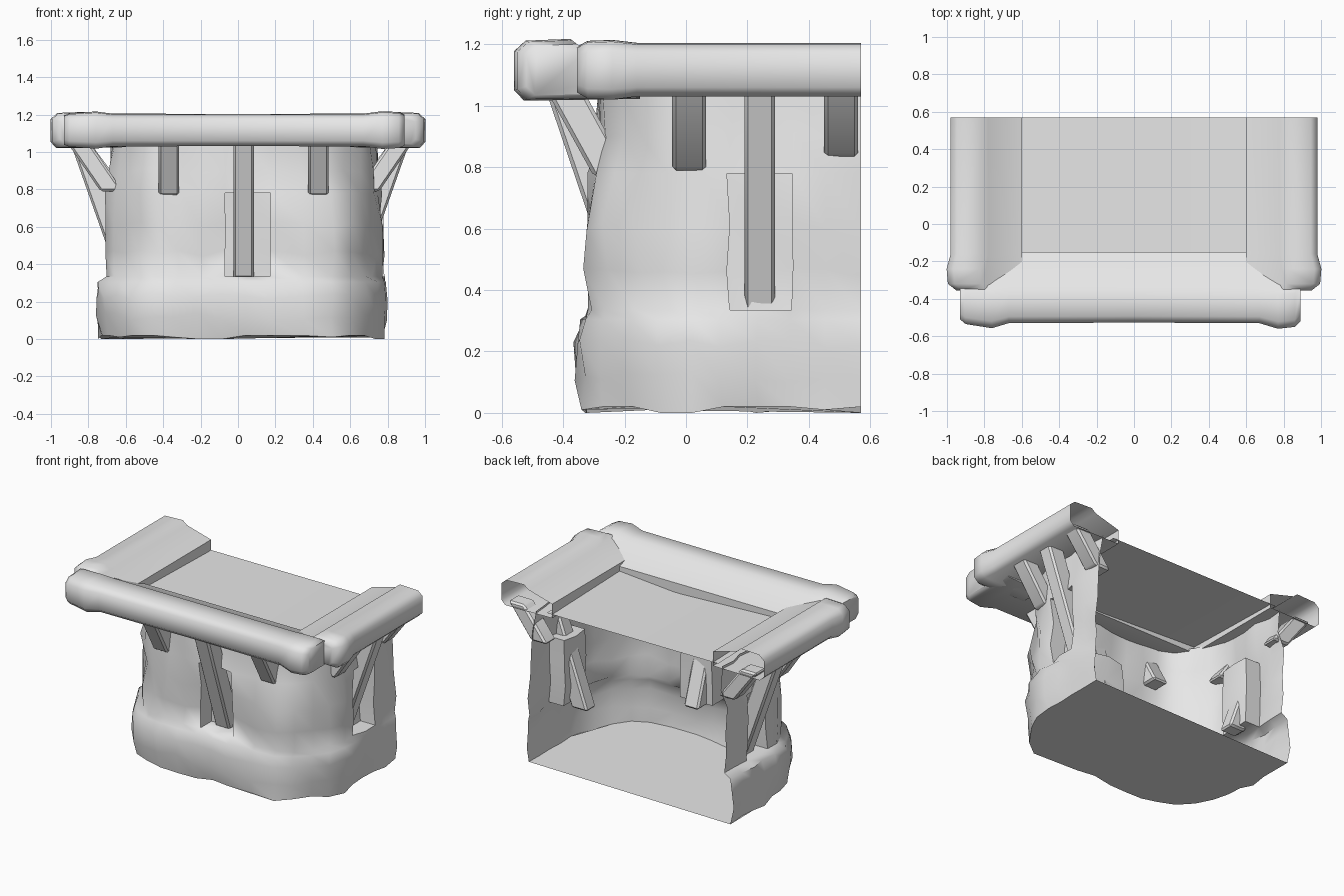
import bpy, bmesh, math, random
from mathutils import Vector

random.seed(11)
if "Cube" in bpy.data.objects:
    bpy.data.objects.remove(bpy.data.objects["Cube"])

stone = bpy.data.materials.new("pale grey stone")
stone.use_nodes = True
GREY = (0.8, 0.8, 0.8, 1)
stone.diffuse_color = GREY
stone.node_tree.nodes["Principled BSDF"].inputs["Base Color"].default_value = GREY

BACK = 0.57


def finish(bm, name, angle):
    mesh = bpy.data.meshes.new(name)
    bm.to_mesh(mesh)
    bm.free()
    obj = bpy.data.objects.new(name, mesh)
    bpy.context.collection.objects.link(obj)
    mesh.materials.append(stone)
    bpy.ops.object.select_all(action='DESELECT')
    obj.select_set(True)
    bpy.context.view_layer.objects.active = obj
    bpy.ops.object.shade_smooth_by_angle(angle=math.radians(angle))


def bridge(bm, ring_a, ring_b, closed):
    count = len(ring_a)
    faces = []
    for i in range(count if closed else count - 1):
        k = (i + 1) % count
        faces.append(bm.faces.new((ring_a[i], ring_b[i], ring_b[k], ring_a[k])))
    return faces


# Rough stone wall, open at the back, with a wider foot
side = [(0.775, y) for y in (BACK, 0.45, 0.335, 0.225, 0.11, 0.01)]
side += [(0.735, -0.1), (0.675, -0.2), (0.59, -0.29), (0.49, -0.35)]
front = [(x, -0.36) for x in (0.33, 0.145, 0.02, -0.11, -0.24, -0.37)]
outline = side + front + [(-x, y) for x, y in reversed(side)]
levels = [(0.01, 0.975), (0.12, 0.99), (0.23, 0.995), (0.305, 0.98), (0.335, 0.95),
          (0.46, 0.945), (0.61, 0.945), (0.78, 0.94), (0.9, 0.915), (1.05, 0.905)]

bm = bmesh.new()
rings = []
for row, (z, size) in enumerate(levels):
    shift = 0.02 if row < 4 else 0.035
    rough = 0.015 if row < 4 else 0.022
    ring = []
    for i, (x, y) in enumerate(outline):
        f = size + random.uniform(-rough, rough)
        # One large block stands proud left of the middle
        if i in (8, 9, 10) and row in (4, 5, 6):
            f += 0.025
        dz = random.uniform(-0.02, 0.02) if row in (1, 2, 5, 6, 8) else 0
        if row == 0:
            dz = random.choice((-0.01, 0, 0.01))
        ring.append(bm.verts.new((x * f + shift, BACK - (BACK - y) * f, z + dz)))
    rings.append(ring)
rows = [bridge(bm, a, b, False) for a, b in zip(rings, rings[1:])]
bm.faces.new(rings[0])

# Niches behind the long braces
last = len(outline) - 2
niches = [((2, 3), Vector((-0.11, 0, 0))),
          ((11, 12), Vector((0, 0.12, 0))),
          ((last - 2, last - 3), Vector((0.11, 0, 0)))]
for columns, push in niches:
    faces = [rows[r][c] for r in (4, 5, 6) for c in columns]
    moved = bmesh.ops.extrude_face_region(bm, geom=faces)["geom"]
    bmesh.ops.translate(bm, vec=push,
                        verts=[v for v in moved if isinstance(v, bmesh.types.BMVert)])
    bmesh.ops.delete(bm, geom=[f for f in faces if f.is_valid], context='FACES')
finish(bm, "stone_wall", 50)

# Deck, sagging a little at the front
bm = bmesh.new()
deck_front = [bm.verts.new((x, -0.2, z)) for x, z in ((-0.64, 1.08), (0.2, 1.045), (0.64, 1.08))]
deck_back = [bm.verts.new((x, BACK, 1.06)) for x in (-0.64, 0.2, 0.64)]
bridge(bm, deck_back, deck_front, False)
finish(bm, "deck", 30)


# Rim: section of depth in from the outer face and height, lofted along a side
def rim(name, inner, stations, place, caps):
    section = [(0, 1.06), (0, 1.17), (0.035, 1.2), (0.17, 1.205), (0.2, 1.18),
               (0.38, inner), (0.38, 1.035), (0.03, 1.03)]
    bm = bmesh.new()
    loops = []
    for along, grow in stations:
        loops.append([bm.verts.new(place(along, d - grow * (1 - d / 0.38),
                                         1.12 + (z - 1.12) * (1 + 5 * grow)))
                      for d, z in section])
    for a, b in zip(loops, loops[1:]):
        bridge(bm, a, b, True)
    for index in caps:
        bm.faces.new(loops[index])
    bmesh.ops.recalc_face_normals(bm, faces=bm.faces[:])
    finish(bm, name, 60)


rim("front_rim", 1.11,
    [(-0.93, -0.02), (-0.9, 0.005), (-0.76, 0.027), (-0.67, 0), (0, -0.003),
     (0.67, 0), (0.77, 0.03), (0.86, 0.02), (0.89, -0.01)],
    lambda t, d, z: (t, d - 0.53, z), (0, -1))
for s, label in ((1, "left"), (-1, "right")):
    rim(label + "_rim", 1.13,
        [(-0.355, -0.03), (-0.32, 0.015), (-0.24, 0.022), (-0.16, 0), (BACK, 0)],
        lambda t, d, z: (s * (0.98 - d), t, z), (0,))


# Sloping braces, given by the outer line at bottom and top
def brace(name, place, along, width, low, high):
    bm = bmesh.new()
    bmesh.ops.create_cube(bm, size=1)
    for v in bm.verts:
        out, z = high if v.co.z > 0 else low
        out += (v.co.y - 0.5) * 0.12
        v.co = place(along + v.co.x * width, out, z)
    bmesh.ops.recalc_face_normals(bm, faces=bm.faces[:])
    bmesh.ops.bevel(bm, geom=bm.edges[:], offset=0.012, segments=1, affect='EDGES')
    finish(bm, name, 30)


def on_front(a, out, z):
    return Vector((a, -out, z))


brace("front_long_brace", on_front, 0.03, 0.11, (0.21, 0.325), (0.46, 1.06))
for x, label in ((-0.37, "right"), (0.43, "left")):
    brace("front_short_brace_" + label, on_front, x, 0.11, (0.3, 0.77), (0.46, 1.06))

for s, label in ((1, "left"), (-1, "right")):
    def on_side(a, out, z):
        return Vector((s * out + 0.01, a, z))
    brace(label + "_long_brace", on_side, 0.24, 0.1, (0.645, 0.31), (0.91, 1.06))
    brace(label + "_short_brace_front", on_side, 0.01, 0.11, (0.745, 0.79), (0.93, 1.06))
    brace(label + "_short_brace_back", on_side, 0.505, 0.11, (0.76, 0.835), (0.93, 1.06))
